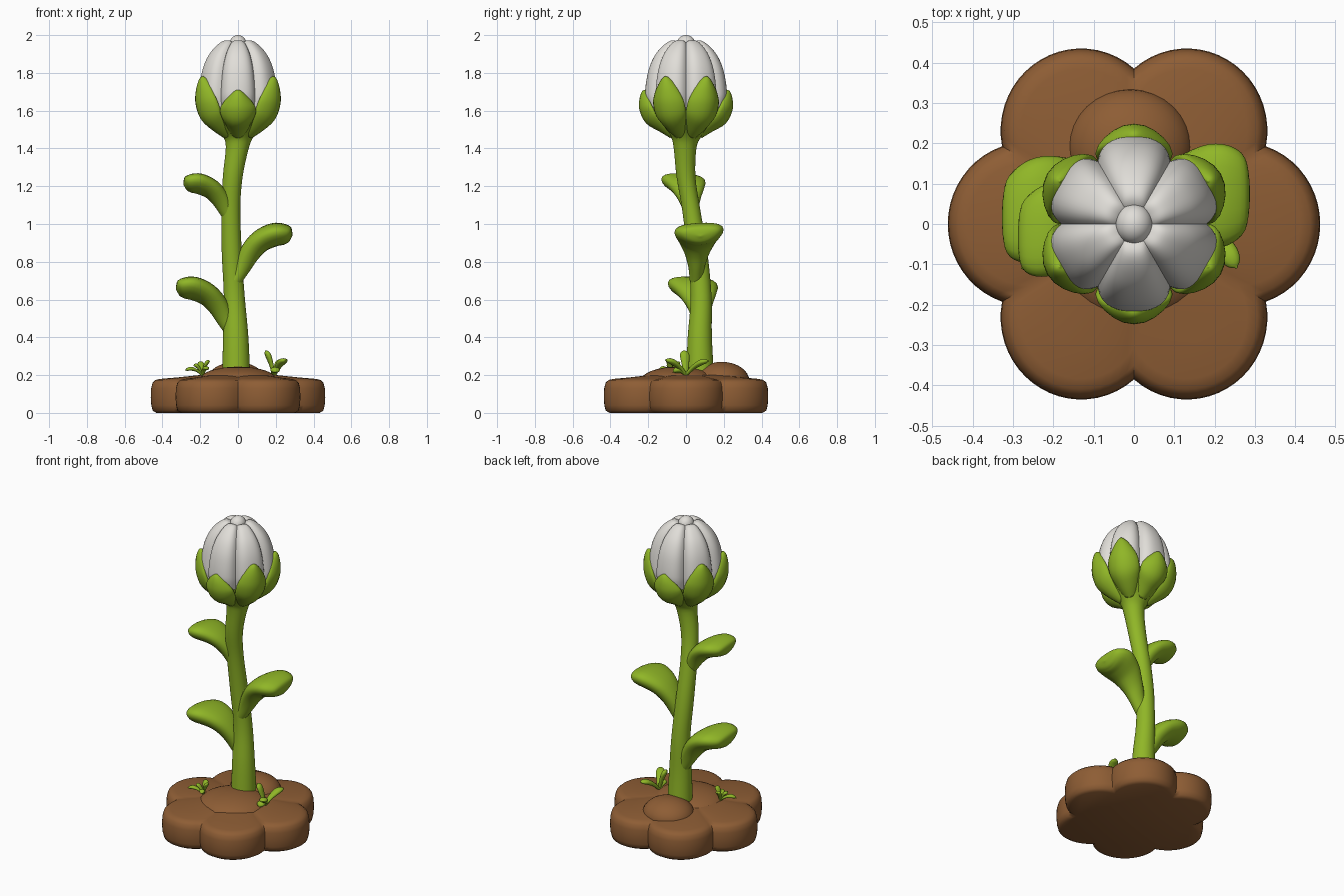
import bpy, bmesh, math
from mathutils import Vector

if "Cube" in bpy.data.objects:
    bpy.data.objects.remove(bpy.data.objects["Cube"])


def material(name, rgb):
    m = bpy.data.materials.new(name)
    m.diffuse_color = (*rgb, 1)
    m.use_nodes = True
    m.node_tree.nodes["Principled BSDF"].inputs["Base Color"].default_value = m.diffuse_color
    return m


BROWN = material("soil brown", (0.27, 0.11, 0.035))
GREEN = material("leaf green", (0.28, 0.47, 0.02))
WHITE = material("petal white", (0.75, 0.73, 0.69))


def loft(name, rings, mat, angle=50):
    """Skin a list of equal-length point rings and cap both ends."""
    bm = bmesh.new()
    vs = [[bm.verts.new(p) for p in ring] for ring in rings]
    n = len(vs[0])
    for a, b in zip(vs, vs[1:]):
        for i in range(n):
            j = (i + 1) % n
            bm.faces.new((a[i], a[j], b[j], b[i]))
    bm.faces.new(vs[0][::-1])
    bm.faces.new(vs[-1])
    bmesh.ops.recalc_face_normals(bm, faces=bm.faces)
    me = bpy.data.meshes.new(name)
    bm.to_mesh(me)
    bm.free()
    me.materials.append(mat)
    ob = bpy.data.objects.new(name, me)
    bpy.context.collection.objects.link(ob)
    bpy.ops.object.select_all(action='DESELECT')
    ob.select_set(True)
    bpy.context.view_layer.objects.active = ob
    bpy.ops.object.shade_smooth_by_angle(angle=math.radians(angle))
    return ob


def spline(rows, steps=4):
    """Smooth interpolation through rows of numbers."""
    r = [rows[0]] + list(rows) + [rows[-1]]
    out = []
    for i in range(1, len(r) - 2):
        for s in range(steps):
            t = s / steps
            out.append([0.5 * (2 * b + (c - a) * t + (2 * a - 5 * b + 4 * c - d) * t * t
                               + (3 * b - a - 3 * c + d) * t ** 3)
                        for a, b, c, d in zip(*r[i - 1:i + 3])])
    return out + [list(rows[-1])]


def sweep(name, rows, side, mat, cup=0.0, sides=20):
    """Rows are x, y, z, half width, half thickness; cup bends the edges."""
    rows = spline(rows)
    side = Vector(side).normalized()
    rings = []
    for i, row in enumerate(rows):
        p = Vector(row[:3])
        t = Vector(rows[min(i + 1, len(rows) - 1)][:3]) - Vector(rows[max(i - 1, 0)][:3])
        nrm = t.cross(side).normalized()
        w, h = max(row[3], 0.002), max(row[4], 0.002)
        ring = []
        for k in range(sides):
            a = math.tau * k / sides
            c = math.cos(a)
            ring.append(p + side * w * c + nrm * (h * math.sin(a) + cup * w * c * c))
        rings.append(ring)
    return loft(name, rings, mat, 80)


def mound(name, centre, size, mat):
    bpy.ops.mesh.primitive_uv_sphere_add(segments=32, ring_count=16, location=centre)
    ob = bpy.context.object
    ob.name = name
    ob.scale = size
    ob.data.materials.append(mat)
    bpy.ops.object.shade_smooth()


def petal_angle(a):
    """Signed angle to the nearest of six lobes centred on 0, 60, 120..."""
    s = math.pi / 3
    return (a + s / 2) % s - s / 2


# Six-lobed soil slab with rounded rims
def slab_ring(inset, z, scale=1.0, n=120):
    ring = []
    for k in range(n):
        a = math.tau * k / n
        f = petal_angle(a)
        r = 0.262 * math.cos(f) + math.sqrt((0.2 - inset) ** 2 - (0.262 * math.sin(f)) ** 2)
        ring.append((scale * r * math.cos(a), scale * r * math.sin(a) * 1.02, z))
    return ring


loft("soil_base", [slab_ring(i, z) for i, z in (
    (0.03, 0), (0.01, 0.012), (0.003, 0.04), (0, 0.08), (0.002, 0.13),
    (0.01, 0.16), (0.025, 0.174), (0.05, 0.18))]
    + [slab_ring(0.05, z, s) for s, z in ((0.8, 0.187), (0.5, 0.2), (0.1, 0.205))], BROWN)

# Loose heaps of soil
mound("soil_heap_centre", (0, -0.04, 0.17), (0.21, 0.2, 0.075), BROWN)
mound("soil_heap_back", (-0.01, 0.19, 0.17), (0.155, 0.145, 0.1), BROWN)

# Bent stem, flaring into the flower cup
sweep("stem", [
    (-0.01, 0.075, 0.17, 0.075, 0.075), (-0.012, 0.073, 0.4, 0.064, 0.067),
    (-0.02, 0.08, 0.62, 0.055, 0.055), (-0.033, 0.06, 0.85, 0.053, 0.053),
    (-0.038, 0.027, 1.08, 0.048, 0.05), (-0.028, 0.0, 1.25, 0.05, 0.052),
    (-0.005, -0.005, 1.4, 0.06, 0.06), (0, 0, 1.46, 0.08, 0.08),
    (0, 0, 1.51, 0.125, 0.125), (0, 0, 1.56, 0.165, 0.165),
    (0, 0, 1.61, 0.18, 0.18)], (0, 1, 0), GREEN, sides=32)

# Three spoon-shaped leaves: reach, height, half width, half thickness
LEAF = [(-0.01, 0.70, 0.035, 0.03), (0.025, 0.775, 0.045, 0.045), (0.065, 0.85, 0.07, 0.055),
        (0.12, 0.91, 0.105, 0.06), (0.19, 0.942, 0.13, 0.062), (0.245, 0.944, 0.118, 0.055),
        (0.275, 0.938, 0.08, 0.038), (0.287, 0.935, 0.0, 0.0)]
for name, sx, x0, y0, y1, dz, sc in (("leaf_lower", -1, -0.04, 0.085, 0.035, -0.285, 1.0),
                                     ("leaf_middle", 1, 0.0, 0.055, 0.07, 0.0, 1.0),
                                     ("leaf_upper", -1, -0.035, 0.03, -0.015, 0.27, 0.88)):
    rows = [(x0 + sx * u * sc, y0 + (y1 - y0) * max(u, 0) / 0.2, 0.94 + (z - 0.94) * sc + dz,
             w * sc, h * sc) for u, z, w, h in LEAF]
    sweep(name, rows, (0, 1, 0.06 * sx), GREEN, cup=-0.15 * sx * -1)

# Closed bud: revolved profile with six grooves between petals
BUD = spline([(0.1, 1.5), (0.185, 1.58), (0.214, 1.66), (0.215, 1.72), (0.202, 1.8),
              (0.182, 1.86), (0.153, 1.91), (0.112, 1.952), (0.075, 1.972),
              (0.045, 1.965), (0.02, 1.94)])
rings = []
for r, z in BUD:
    ring = []
    for k in range(96):
        a = math.tau * k / 96 + math.pi / 6
        f = abs(petal_angle(a - math.pi / 6)) / (math.pi / 6)
        q = r * (1 - 0.17 * f ** 3.5)
        ring.append((q * math.cos(a), q * math.sin(a), z - 0.012 * f ** 3))
    rings.append(ring)
loft("bud_petals", rings, WHITE, 40)
mound("bud_tip", (0, 0, 1.95), (0.046, 0.05, 0.05), WHITE)

# Six sepals hugging the bud, shorter at front and back
SEPAL = [(0.07, 1.47, 0.04, 0.02), (0.125, 1.515, 0.07, 0.03), (0.185, 1.57, 0.092, 0.034),
         (0.214, 1.64, 0.093, 0.032), (0.222, 1.70, 0.072, 0.026), (0.219, 1.75, 0.042, 0.02),
         (0.214, 1.775, 0.018, 0.012), (0.212, 1.782, 0.0, 0.0)]
for k in range(6):
    a = math.radians(30 + 60 * k)
    c, s = math.cos(a), math.sin(a)
    tall = 0.73 if k % 3 == 1 else 1.0
    rows = [(r * c, r * s, z if z < 1.52 else 1.515 + (z - 1.515) * tall, w, h)
            for r, z, w, h in SEPAL]
    sweep(f"sepal_{k + 1}", rows, (-s, c, 0), GREEN, cup=0.35)

# Grass tufts: base point, blade tips
TUFTS = {"grass_right": ((0.19, 0.0, 0.2), 0.026, [(0.145, -0.01, 0.33), (0.255, -0.11, 0.28),
                                                    (0.24, 0.12, 0.275), (0.2, -0.07, 0.215)]),
         "grass_left": ((-0.19, -0.08, 0.2), 0.017, [(-0.28, -0.11, 0.225), (-0.15, -0.09, 0.275),
                                                     (-0.2, -0.03, 0.265), (-0.235, -0.09, 0.25),
                                                     (-0.16, -0.14, 0.23)])}
for name, (base, w, tips) in TUFTS.items():
    b = Vector(base)
    for i, tip in enumerate(tips):
        d = Vector(tip) - b
        rows = []
        for t, k in ((0, 0.5), (0.3, 0.75), (0.65, 1.0), (0.88, 0.7), (1.0, 0.0)):
            p = b + d * t + Vector((0, 0, 0.02 * math.sin(math.pi * t)))
            rows.append((*p, w * k, w * 0.6 * k))
        sweep(f"{name}_blade_{i + 1}", rows, (-d.y, d.x, 0), GREEN, sides=12)
